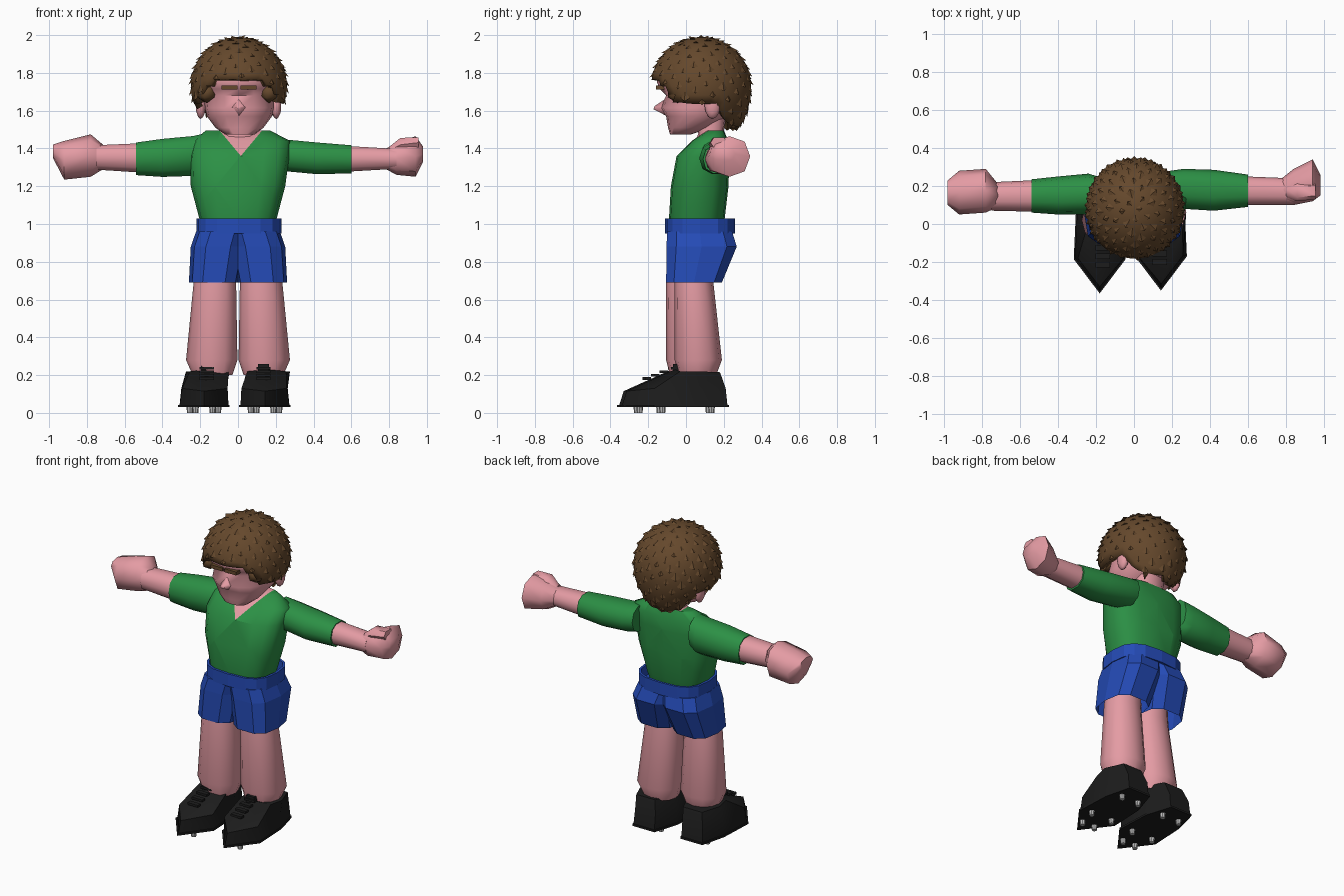
import bpy, bmesh, math, random
from mathutils import Vector

if "Cube" in bpy.data.objects:
    bpy.data.objects.remove(bpy.data.objects["Cube"])

random.seed(4)


def mat(name, rgb):
    m = bpy.data.materials.new(name)
    m.diffuse_color = (*rgb, 1)
    m.use_nodes = True
    m.node_tree.nodes["Principled BSDF"].inputs["Base Color"].default_value = m.diffuse_color
    return m


SKIN = mat("skin pink", (0.78, 0.33, 0.37))
GREEN = mat("shirt green", (0.025, 0.28, 0.06))
BLUE = mat("shorts blue", (0.018, 0.07, 0.47))
HAIR = mat("hair brown", (0.13, 0.065, 0.025))
BLACK = mat("boot black", (0.012, 0.012, 0.012))
GREY = mat("stud grey", (0.5, 0.5, 0.5))


def finish(name, bm, mats, smooth=60):
    bmesh.ops.recalc_face_normals(bm, faces=bm.faces)
    me = bpy.data.meshes.new(name)
    bm.to_mesh(me)
    bm.free()
    for m in mats:
        me.materials.append(m)
    if smooth:
        me.polygons.foreach_set("use_smooth", [True] * len(me.polygons))
        me.set_sharp_from_angle(angle=math.radians(smooth))
    ob = bpy.data.objects.new(name, me)
    bpy.context.collection.objects.link(ob)
    return ob


def skin_rings(rings, caps=(True, True)):
    """Join equal-length rings of points into a tube."""
    bm = bmesh.new()
    vs = [[bm.verts.new(p) for p in r] for r in rings]
    n = len(rings[0])
    for a, b in zip(vs, vs[1:]):
        for i in range(n):
            bm.faces.new((a[i], a[(i + 1) % n], b[(i + 1) % n], b[i]))
    if caps[0]:
        bm.faces.new(vs[0])
    if caps[1]:
        bm.faces.new(vs[-1])
    return bm


def loft(rings, n=12, axis="z", power=0.75, caps=(True, True)):
    """Rings are (t, u0, u1, v0, v1): position on the axis and the extents there."""
    out = []
    for t, u0, u1, v0, v1 in rings:
        ring = []
        for i in range(n):
            a = 2 * math.pi * i / n
            c, s = round(math.cos(a), 6), round(math.sin(a), 6)
            u = (u0 + u1) / 2 + (u1 - u0) / 2 * math.copysign(abs(c) ** power, c)
            v = (v0 + v1) / 2 + (v1 - v0) / 2 * math.copysign(abs(s) ** power, s)
            ring.append((u, v, t) if axis == "z" else (t, u, v))
        out.append(ring)
    return skin_rings(out, caps)


def blob(name, loc, size, m, sub=2):
    bm = bmesh.new()
    bmesh.ops.create_icosphere(bm, subdivisions=sub, radius=1)
    for v in bm.verts:
        v.co = Vector(a * b for a, b in zip(v.co, size)) + Vector(loc)
    return finish(name, bm, [m])


def box(name, loc, size, m):
    bm = bmesh.new()
    bmesh.ops.create_cube(bm, size=1)
    for v in bm.verts:
        v.co = Vector(a * b for a, b in zip(v.co, size)) + Vector(loc)
    return finish(name, bm, [m], 0)


# Shirt body, cut along a V so the neckline can be skin
bm = loft([(0.98, -.19, .19, -.08, .19), (1.03, -.205, .205, -.09, .205), (1.2, -.25, .25, -.08, .225),
           (1.36, -.255, .272, -.05, .23), (1.44, -.24, .275, .03, .225), (1.495, -.17, .17, .11, .2)], 16)
for s in (-1, 1):
    bmesh.ops.bisect_plane(bm, geom=bm.verts[:] + bm.edges[:] + bm.faces[:],
                           plane_co=(0.015, 0, 1.36), plane_no=(s * 1.2, 0, -1))
for f in bm.faces:
    c = f.calc_center_median()
    f.material_index = int(c.z > 1.36 + 1.2 * abs(c.x - 0.015) and c.y < 0.16)
finish("shirt", bm, [GREEN, SKIN])

# Neck and head; the face comes forward to a blunt muzzle
finish("neck", loft([(1.40, -.09, .1, .04, .19), (1.48, -.085, .1, .065, .2), (1.58, -.09, .1, .05, .21)]), [SKIN])
finish("head", loft([(1.475, -.07, .09, -.085, .03), (1.51, -.12, .135, -.095, .13), (1.57, -.165, .18, -.105, .22),
                     (1.615, -.175, .19, -.135, .26), (1.68, -.18, .19, -.105, .29), (1.715, -.19, .195, -.14, .3),
                     (1.755, -.2, .2, -.155, .3), (1.83, -.19, .19, -.13, .29), (1.92, -.1, .1, -.02, .2)],
                    16, power=0.9), [SKIN])
bm = skin_rings([[(-.05, -.09, 1.62), (.005, -.09, 1.565), (.06, -.09, 1.62), (.005, -.09, 1.675)],
                 [(-.01, -.17, 1.615), (.005, -.172, 1.608), (.02, -.17, 1.615), (.005, -.165, 1.625)]])
finish("nose", bm, [SKIN], 90)
for s in (-1, 1):
    blob("ear", (s * 0.2 + .003, 0.14, 1.63), (0.027, 0.043, 0.075), SKIN)
    blob("side_lock", (s * 0.165, -0.045, 1.695), (0.055, 0.06, 0.055), HAIR, 1)
    box("eyebrow", (s * 0.05 + .005, -0.135, 1.722), (0.085, 0.045, 0.022), HAIR)


# Hair: egg shell trimmed at a hairline, covered with small tufts
def hair_point(d, k=1.0):
    rz = 0.26 if d.z > 0 else 0.34
    narrow = 1 - 0.45 * max(0, -d.z - 0.2)
    return Vector((0.005 + d.x * .255 * k * narrow, 0.08 + d.y * .265 * k, 1.73 + d.z * rz * k))


def hairline(y):
    pts = [(-1, 1.78), (-.14, 1.755), (-.09, 1.71), (-.05, 1.65), (.0, 1.63), (.1, 1.625), (.15, 1.655),
           (.19, 1.60), (.22, 1.51), (1, 1.5)]
    for (a, za), (b, zb) in zip(pts, pts[1:]):
        if y <= b:
            return za + (zb - za) * (y - a) / (b - a)
    return 1.5


bm = bmesh.new()
bmesh.ops.create_icosphere(bm, subdivisions=4, radius=1)
for v in bm.verts:
    v.co = hair_point(v.co.copy())
low = [f for f in bm.faces if f.calc_center_median().z < hairline(f.calc_center_median().y)]
bmesh.ops.delete(bm, geom=low, context="FACES")
shell = finish("hair", bm, [HAIR])
mod = shell.modifiers.new("thickness", "SOLIDIFY")
mod.thickness = 0.035
mod.offset = -1

bm = bmesh.new()
N = 230
for i in range(N):
    z = 1 - 2 * (i + 0.5) / N
    a = i * 2.39996
    r = math.sqrt(1 - z * z)
    d = Vector((r * math.cos(a), r * math.sin(a), z))
    p = hair_point(d, 0.99)
    if p.z < hairline(p.y) + 0.01:
        continue
    side = Vector((-d.y, d.x, 0)).normalized()
    up = d.cross(side).normalized()
    k = random.uniform(0.016, 0.028)
    base = [bm.verts.new(p + side * k), bm.verts.new(p + up * k * 1.3), bm.verts.new(p - side * k)]
    tip = bm.verts.new(p + d * 0.015 - up * k * 0.6)
    for j in range(3):
        bm.faces.new((base[j], base[(j + 1) % 3], tip))
finish("hair_tufts", bm, [HAIR], 0)

# Arms: sleeve, forearm and fist, each side posed slightly differently
arms = {
    "left": ([(-.19, .07, .25, 1.28, 1.48), (-.24, .05, .265, 1.25, 1.47), (-.4, .05, .25, 1.245, 1.455),
              (-.54, .06, .235, 1.255, 1.435)],
             [(-.53, .065, .23, 1.27, 1.43), (-.75, .07, .22, 1.285, 1.42)],
             [(-.715, .09, .21, 1.29, 1.42), (-.78, .06, .29, 1.25, 1.475), (-.92, .05, .28, 1.235, 1.44),
              (-.98, .1, .23, 1.35, 1.42)]),
    "right": ([(.19, .09, .28, 1.29, 1.46), (.26, .08, .29, 1.275, 1.45), (.42, .07, .285, 1.26, 1.435),
               (.6, .09, .26, 1.265, 1.42)],
              [(.59, .1, .25, 1.275, 1.415), (.84, .1, .24, 1.29, 1.40)],
              [(.765, .12, .23, 1.3, 1.39), (.84, .1, .29, 1.26, 1.43), (.94, .12, .34, 1.25, 1.465),
               (.98, .15, .26, 1.33, 1.41)])}
for side, (sleeve, forearm, hand) in arms.items():
    finish(side + "_sleeve", loft(sleeve, 10, "x", 0.85), [GREEN])
    finish(side + "_forearm", loft(forearm, 10, "x", 0.85), [SKIN])
    finish(side + "_fist", loft(hand, 8, "x", 0.9), [SKIN], 50)
finish("right_thumb", loft([(.80, .14, .2, 1.37, 1.41), (.86, .12, .22, 1.38, 1.46), (.955, .13, .22, 1.40, 1.462)],
                           6, "x"), [SKIN], 50)

# Waistband ring
bm = loft([(.95, -.22, .23, -.11, .26), (1.03, -.22, .23, -.11, .26)], 16, power=0.7, caps=(False, False))
band = finish("waistband", bm, [BLUE], 0)
mod = band.modifiers.new("thickness", "SOLIDIFY")
mod.thickness = 0.015


def boot_ring(pts, z, s, dy):
    return [(s * x, y + dy, z if not isinstance(z, list) else z[i]) for i, (x, y) in enumerate(pts)]


for s, side, dy in ((-1, "left", -.015), (1, "right", 0)):
    def span(z, a, b, c, d):
        return (z, min(s * a, s * b), max(s * a, s * b), c, d)

    # Shorts leg, open at the hem
    bm = loft([span(.96, -.06, .222, -.105, .25), span(.88, -.04, .25, -.11, .275), span(.69, -.004, .26, -.11, .195)],
              10, power=0.68, caps=(True, False))
    finish(side + "_shorts_leg", bm, [BLUE], 0)
    # Bare leg
    k = -.045 if s < 0 else 0
    finish(side + "_leg", loft([span(.9, .02, .22, -.04 + k, .14 + k), span(.69, .01, .235, -.06 + k, .145 + k),
                                span(.28, .003, .275, -.06 + k, .19 + k), span(.2, .03, .24, -.04 + k, .16 + k)],
                               12, power=0.92), [SKIN])
    # Boot: pointed outline rising to the ankle
    sole = [(.16, -.34), (.29, -.165), (.28, .06), (.24, .22), (.09, .22), (.04, .06), (.03, -.165)]
    mid = [(.16, -.315), (.275, -.165), (.28, .06), (.235, .21), (.09, .21), (.04, .06), (.035, -.165)]
    top = [(.155, -.06), (.255, -.03), (.275, .06), (.23, .18), (.095, .18), (.045, .06), (.05, -.03)]
    shift = -0.017 if s > 0 else 0.02
    sole, mid = [[(x + shift, y) for x, y in r] for r in (sole, mid)]
    rings = [boot_ring(sole, .035, s, dy), boot_ring(mid, [.115, .13, .13, .13, .13, .13, .13], s, dy),
             boot_ring(top, [.23, .22, .22, .215, .215, .22, .22], s, dy)]
    finish(side + "_boot", skin_rings(rings), [BLACK], 45)
    rim = [(x + (x - .17) * .05, y * 1.03) for x, y in sole]
    finish(side + "_sole", skin_rings([boot_ring(rim, .03, s, dy), boot_ring(rim, .042, s, dy)]), [BLACK], 0)
    # Tongue and laces
    cx = s * (.165 if s < 0 else .135)
    box(side + "_tongue", (cx, -.045 + dy, .235), (.06, .05, .045), BLACK)
    for i in range(4):
        box(side + "_lace", (cx, -.20 + .045 * i + dy, .182 + .018 * i), (.075, .03, .014), BLACK)
    # Six studs
    for y, w in ((-.245, .045), (-.125, .075), (.135, .06)):
        for t in (-1, 1):
            x = s * (.16 + shift) + t * w
            finish(side + "_stud", loft([(0, x - .015, x + .015, y - .015 + dy, y + .015 + dy),
                                         (.035, x - .018, x + .018, y - .018 + dy, y + .018 + dy)],
                                        8, power=1), [GREY], 30)
